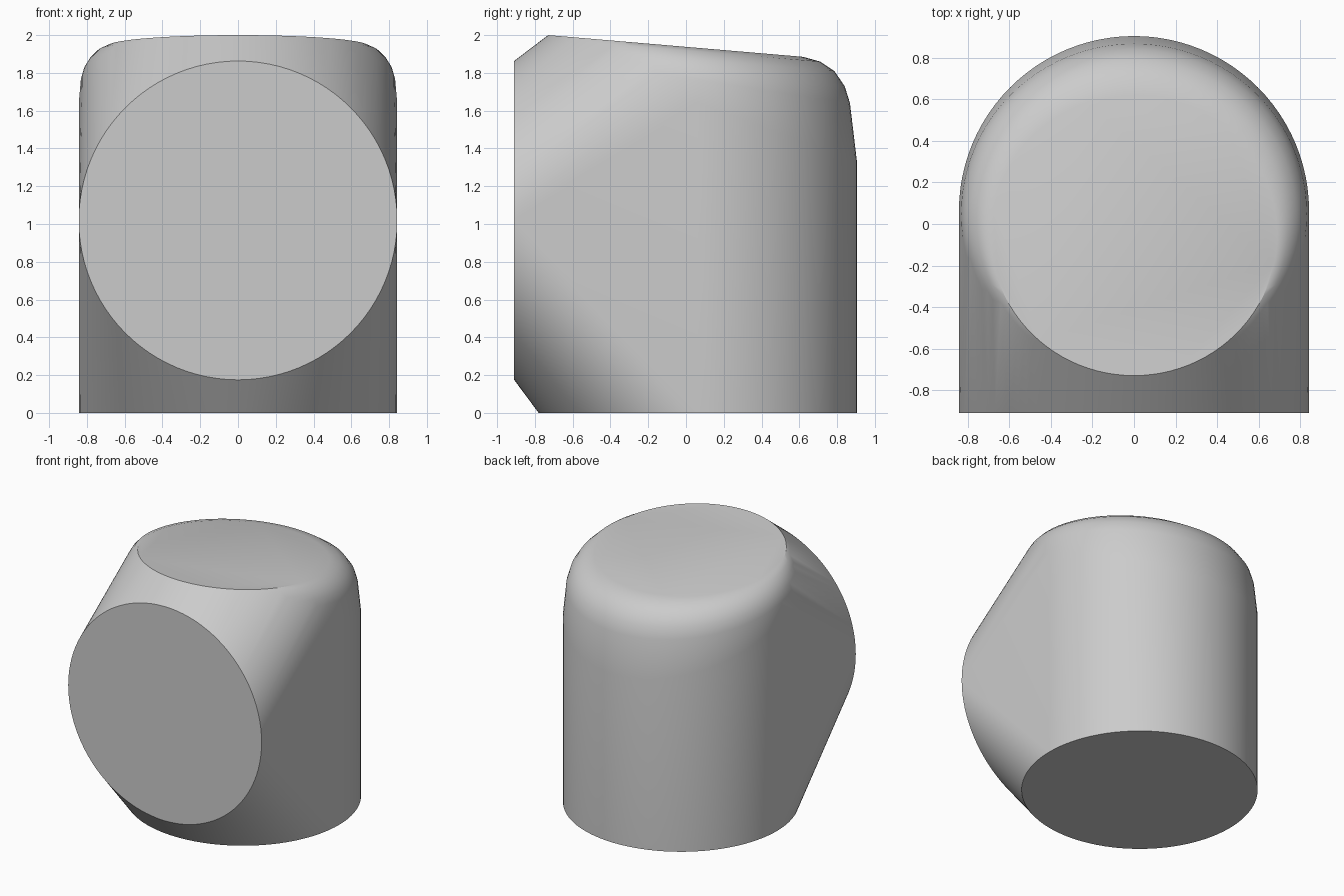
import bpy
import bmesh
import math

default = bpy.data.objects.get("Cube")
if default:
    bpy.data.objects.remove(default, do_unlink=True)

SIDES = 96

# Grey material
grey = bpy.data.materials.new("light_grey")
grey.use_nodes = True
colour = (0.6, 0.6, 0.6, 1)
grey.diffuse_color = colour
grey.node_tree.nodes["Principled BSDF"].inputs["Base Color"].default_value = colour

bm = bmesh.new()


def ring(front, back, half_width):
    """Ellipse spanning two (y, z) points, with the given half width in x."""
    (y0, z0), (y1, z1) = front, back
    for i in range(SIDES):
        a = 2 * math.pi * i / SIDES
        t = (1 - math.cos(a)) / 2
        bm.verts.new((half_width * math.sin(a), y0 + (y1 - y0) * t, z0 + (z1 - z0) * t))


# Round base and round upright front face
ring((-0.78, 0), (0.905, 0), 0.843)
ring((-0.91, 0.175), (-0.91, 1.863), 0.843)

# Shoulder, then the rounded edge that widens towards the back, then the sloped top
ring((-0.78, 1.95), (0.905, 1.33), 0.843)
ring((-0.77, 1.89), (0.868, 1.64), 0.832)
ring((-0.76, 1.92), (0.84, 1.73), 0.815)
ring((-0.75, 1.94), (0.785, 1.81), 0.785)
ring((-0.74, 1.98), (0.71, 1.86), 0.74)
ring((-0.73, 2.0), (0.62, 1.885), 0.69)

# Stretch one skin over all the rings
hull = bmesh.ops.convex_hull(bm, input=bm.verts[:])
inside = {v for v in hull["geom_interior"] if isinstance(v, bmesh.types.BMVert)}
inside |= {v for v in bm.verts if not v.link_faces}
bmesh.ops.delete(bm, geom=list(inside), context="VERTS")
bmesh.ops.dissolve_limit(bm, angle_limit=math.radians(0.2),
                         verts=bm.verts[:], edges=bm.edges[:])
bmesh.ops.recalc_face_normals(bm, faces=bm.faces[:])

mesh = bpy.data.meshes.new("rounded_body")
bm.to_mesh(mesh)
bm.free()
mesh.materials.append(grey)
body = bpy.data.objects.new("rounded_body", mesh)
bpy.context.collection.objects.link(body)

# Smooth sides with crisp rims
bpy.ops.object.select_all(action="DESELECT")
body.select_set(True)
bpy.context.view_layer.objects.active = body
bpy.ops.object.shade_smooth_by_angle(angle=math.radians(30))
